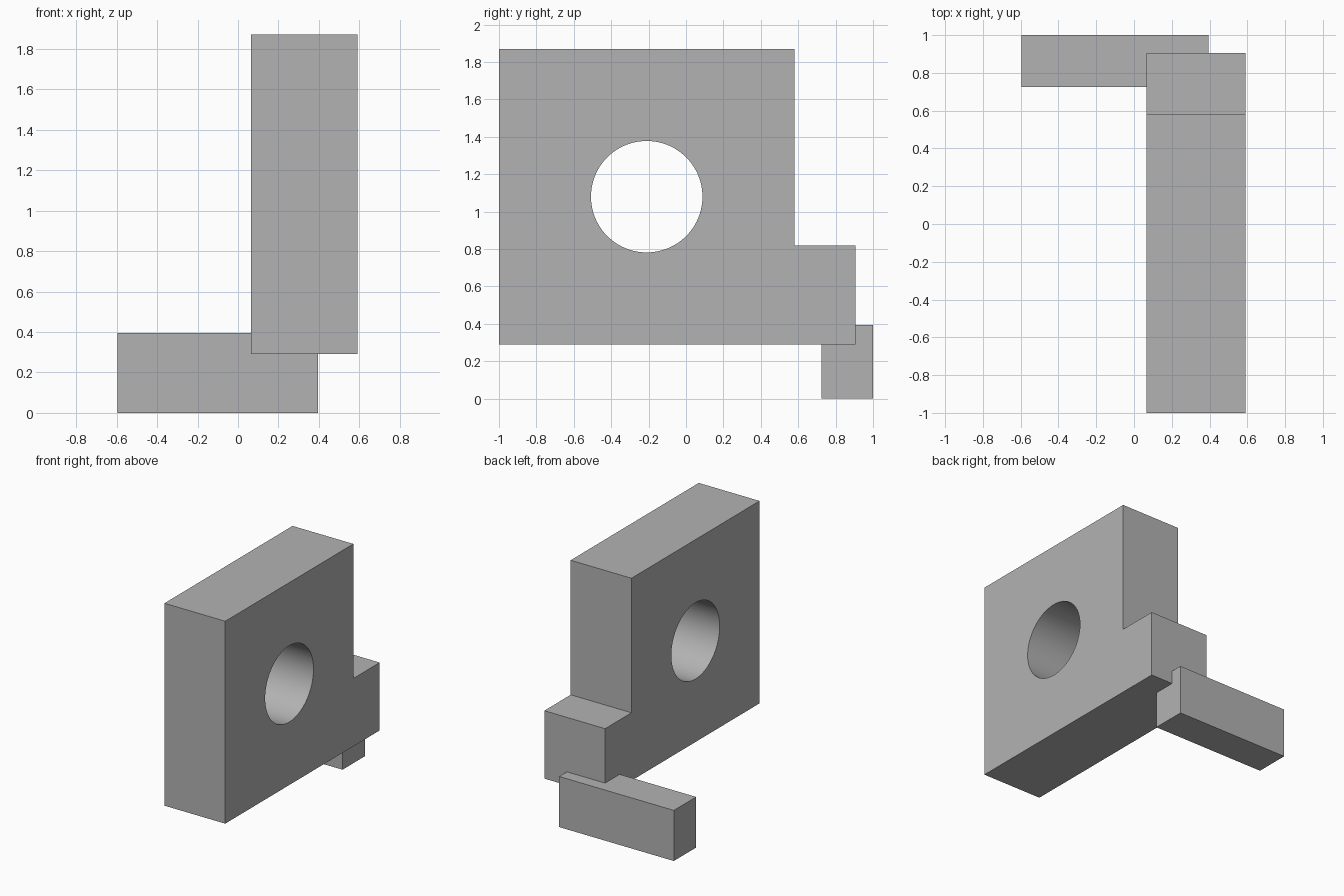
import bpy
import bmesh
from mathutils import Matrix, Vector

cube = bpy.data.objects.get("Cube")
if cube:
    bpy.data.objects.remove(cube, do_unlink=True)

# Single plain grey finish
GREY = (0.45, 0.45, 0.45, 1.0)
grey = bpy.data.materials.new("plain_grey")
grey.use_nodes = True
grey.diffuse_color = GREY
grey.node_tree.nodes["Principled BSDF"].inputs["Base Color"].default_value = GREY


def add_object(name, bm):
    bmesh.ops.recalc_face_normals(bm, faces=bm.faces)
    mesh = bpy.data.meshes.new(name)
    bm.to_mesh(mesh)
    bm.free()
    mesh.materials.append(grey)
    obj = bpy.data.objects.new(name, mesh)
    bpy.context.collection.objects.link(obj)
    return obj


def extrude_profile(name, profile, x0, x1):
    """Extrude a (y, z) outline from x0 to x1."""
    bm = bmesh.new()
    face = bm.faces.new([bm.verts.new((x0, y, z)) for y, z in profile])
    out = bmesh.ops.extrude_face_region(bm, geom=[face])
    verts = [v for v in out["geom"] if isinstance(v, bmesh.types.BMVert)]
    bmesh.ops.translate(bm, verts=verts, vec=Vector((x1 - x0, 0, 0)))
    return add_object(name, bm)


# Thick upright plate with a stepped foot at the back
X0, X1 = 0.065, 0.59
plate = extrude_profile("upright_plate", [
    (-1, 0.29), (0.905, 0.29), (0.905, 0.82),
    (0.58, 0.82), (0.58, 1.87), (-1, 1.87)], X0, X1)

# Round hole through the plate
bm = bmesh.new()
bmesh.ops.create_cone(
    bm, cap_ends=True, segments=96, radius1=0.298, radius2=0.298, depth=1,
    matrix=Matrix.Translation(((X0 + X1) / 2, -0.21, 1.08))
    @ Matrix.Rotation(1.5707963, 4, 'Y'))
cutter = add_object("hole_cutter", bm)
cutter.hide_render = True
cutter.hide_set(True)
cut = plate.modifiers.new("hole", 'BOOLEAN')
cut.operation = 'DIFFERENCE'
cut.solver = 'EXACT'
cut.object = cutter
bpy.context.view_layer.objects.active = plate
plate.select_set(True)
bpy.ops.object.modifier_apply(modifier=cut.name)
bpy.data.objects.remove(cutter, do_unlink=True)
bpy.ops.object.shade_smooth_by_angle()

# Low cross bar under the back of the plate
extrude_profile("cross_bar", [
    (0.725, 0), (1, 0), (1, 0.395), (0.725, 0.395)], -0.595, 0.395)
